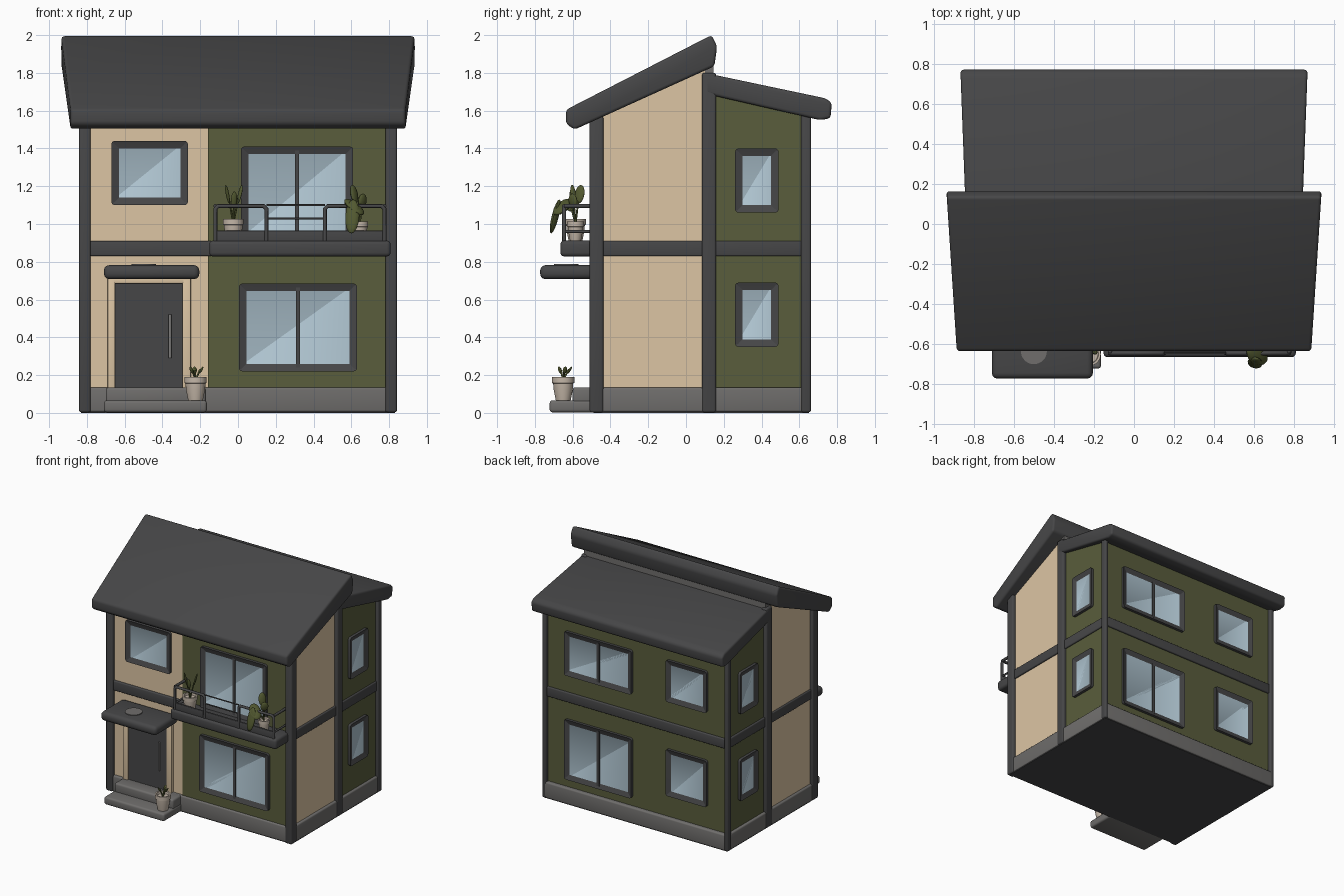
import bpy, bmesh, math
from mathutils import Matrix, Vector

cube = bpy.data.objects.get("Cube")
if cube:
    bpy.data.objects.remove(cube, do_unlink=True)


def material(name, r, g, b):
    m = bpy.data.materials.new(name)
    m.use_nodes = True
    m.diffuse_color = (r, g, b, 1)
    node = next(n for n in m.node_tree.nodes if n.type == 'BSDF_PRINCIPLED')
    node.inputs["Base Color"].default_value = (r, g, b, 1)
    node.inputs["Roughness"].default_value = 0.8
    return m


DARK = material("charcoal", .062, .062, .064)
BEIGE = material("warm beige", .72, .56, .37)
GREEN = material("olive", .10, .11, .045)
GLASS = material("pale blue glass", .44, .57, .65)
STONE = material("stone grey", .16, .155, .15)
POT = material("pale clay", .55, .47, .39)
LEAF = material("leaf green", .085, .10, .03)
METAL = material("light metal", .36, .35, .34)


def finish(name, bm, *mats, bevel=0, segments=3):
    if bevel:
        bmesh.ops.bevel(bm, geom=bm.edges[:], offset=bevel, segments=segments,
                        profile=.5, affect='EDGES', clamp_overlap=True)
    bmesh.ops.recalc_face_normals(bm, faces=bm.faces[:])
    mesh = bpy.data.meshes.new(name)
    bm.to_mesh(mesh)
    bm.free()
    for m in mats:
        mesh.materials.append(m)
    ob = bpy.data.objects.new(name, mesh)
    bpy.context.collection.objects.link(ob)
    bpy.ops.object.select_all(action='DESELECT')
    ob.select_set(True)
    bpy.context.view_layer.objects.active = ob
    bpy.ops.object.shade_smooth_by_angle(angle=math.radians(40))
    return ob


def box_mesh(x, y, z):
    bm = bmesh.new()
    mid = Vector([(a + b) / 2 for a, b in (x, y, z)])
    size = [b - a for a, b in (x, y, z)]
    bmesh.ops.create_cube(bm, size=1, matrix=Matrix.Translation(mid) @ Matrix.Diagonal((*size, 1)))
    return bm


def box(name, x, y, z, mat, bevel=0):
    return finish(name, box_mesh(x, y, z), mat, bevel=bevel)


def extrude(name, profile, half, mat, bevel=0):
    """Side profile of (y, z) points swept across x; half(y) gives the half width."""
    bm = bmesh.new()
    ends = [[bm.verts.new((s * half(y), y, z)) for y, z in profile] for s in (-1, 1)]
    bm.faces.new(ends[0])
    bm.faces.new(ends[1][::-1])
    for i in range(len(profile)):
        j = (i + 1) % len(profile)
        bm.faces.new((ends[0][i], ends[1][i], ends[1][j], ends[0][j]))
    return finish(name, bm, mat, bevel=bevel)


def tube(name, points, radius, mat):
    cu = bpy.data.curves.new(name, 'CURVE')
    cu.dimensions = '3D'
    cu.bevel_depth = radius
    cu.bevel_resolution = 2
    cu.use_fill_caps = True
    sp = cu.splines.new('POLY')
    sp.points.add(len(points) - 1)
    for p, co in zip(sp.points, points):
        p.co = (*co, 1)
    cu.materials.append(mat)
    ob = bpy.data.objects.new(name, cu)
    bpy.context.collection.objects.link(ob)
    return ob


# Wall blocks: tall front volume and lower rear volume
extrude("front_volume", [(-.48, 0.02), (.12, 0.02), (.12, 1.9), (-.48, 1.58)], lambda y: .815, BEIGE)
extrude("rear_volume", [(.12, 0.02), (.63, 0.02), (.63, 1.62), (.12, 1.74)], lambda y: .815, GREEN)
box("front_olive_wall", (-.16, .8), (-.488, -.479), (.02, 1.55), GREEN)
box("bottom_plate", (-.83, .83), (-.49, .65), (0, .02), DARK)

# Plinth, floor band and posts
box("plinth", (-.835, .835), (-.5, .66), (.004, .135), STONE, .012)
box("floor_band", (-.828, .828), (-.497, .645), (.83, .91), DARK, .008)
for s, side in ((-1, "right"), (1, "left")):
    def post(name, y, top, width):
        a, b = sorted((s * (.842 - width), s * .842))
        box(side + name, (a, b), y, (.003, top), DARK, .012)
    post("_front_post", (-.51, -.437), 1.57, .062)
    post("_middle_post", (.085, .16), 1.8, .05)
    post("_rear_post", (.61, .662), 1.6, .035)

# Roofs
extrude("front_roof", [(-.635, 1.605), (.135, 2.0), (.165, 1.94), (.15, 1.835), (-.59, 1.5), (-.635, 1.53)],
        lambda y: .885 + .05 * (y + .635) / .77, DARK, .016)
extrude("rear_roof", [(.1, 1.80), (.74, 1.665), (.772, 1.64), (.765, 1.56), (.71, 1.55), (.1, 1.69)],
        lambda y: .842 + .025 * (y - .1) / .67, DARK, .016)
box("ridge_wall", (-.82, .82), (.1, .145), (1.75, 1.86), STONE)


# Windows: a frame block whose outer face is inset and recessed as glass
def window(name, u, z, wall, turn, rim=.04, double=False):
    bm = box_mesh(u, (-wall - .022, -wall + .02), z)
    outer = [e for e in bm.edges if abs(e.verts[0].co.y - e.verts[1].co.y) > .01]
    bmesh.ops.bevel(bm, geom=outer, offset=.018, segments=3, profile=.5, affect='EDGES')
    bm.normal_update()
    pane = min(bm.faces, key=lambda f: f.calc_center_median().y)
    bmesh.ops.inset_region(bm, faces=[pane], thickness=rim)
    bmesh.ops.translate(bm, verts=pane.verts[:], vec=(0, .014, 0))
    pane.material_index = 1
    parts = [finish(name, bm, DARK, GLASS)]
    if double:
        c = sum(u) / 2
        parts.append(box(name + "_mullion", (c - .011, c + .011), (-wall - .016, -wall),
                         (z[0] + rim / 2, z[1] - rim / 2), DARK))
    for ob in parts:
        ob.data.transform(Matrix.Rotation(math.radians(turn), 4, 'Z'))


window("front_upper_window", (-.67, -.265), (1.1, 1.44), .48, 0)
window("balcony_door", (.015, .61), (.905, 1.41), .488, 0, double=True)
window("front_lower_window", (.005, .63), (.22, .685), .488, 0, double=True)
for level, z in (("lower", (.35, .69)), ("upper", (1.06, 1.4))):
    window("left_" + level + "_window", (.26, .49), z, .815, 90)
    window("right_" + level + "_window", (-.49, -.26), z, .815, -90)
window("rear_lower_wide_window", (-.65, -.04), (.2, .69), .63, 180, double=True)
window("rear_upper_wide_window", (-.65, -.04), (1.05, 1.41), .63, 180, double=True)
window("rear_lower_small_window", (.27, .64), (.31, .69), .63, 180)
window("rear_upper_small_window", (.27, .64), (1.08, 1.42), .63, 180)

# Entrance: door, surround, handle, canopy and steps
box("door", (-.65, -.295), (-.489, -.47), (.13, .685), DARK)
for x in ((-.69, -.65), (-.295, -.25)):
    box("door_jamb", x, (-.505, -.47), (.13, .71), BEIGE, .006)
box("door_lintel", (-.69, -.25), (-.505, -.47), (.685, .72), BEIGE, .006)
tube("door_handle", [(-.36, -.505, .29), (-.36, -.505, .52)], .007, METAL)
box("canopy", (-.71, -.205), (-.772, -.48), (.708, .782), DARK, .028)
bm = bmesh.new()
bmesh.ops.create_cone(bm, cap_ends=True, segments=32, radius1=.065, radius2=.065, depth=.008,
                      matrix=Matrix.Translation((-.5, -.635, .783)))
finish("canopy_disc", bm, STONE)
box("lower_step", (-.71, -.165), (-.722, -.48), (.003, .066), STONE, .015)
box("upper_step", (-.7, -.17), (-.6, -.48), (.05, .135), STONE, .015)

# Balcony slab and railing
box("balcony_slab", (-.152, .808), (-.665, -.48), (.828, .912), DARK, .02)
box("balcony_kerb", (-.12, .78), (-.65, -.635), (.9, .965), DARK, .005)
for a, b in ((-.12, .15), (.46, .775)):
    tube("front_rail_panel", [(a, -.645, .91), (a, -.645, 1.08), (a + .015, -.645, 1.095),
                              (b - .015, -.645, 1.095), (b, -.645, 1.08), (b, -.645, .91)], .011, DARK)
for z in (1.03, 1.1):
    tube("thin_rail", [(.15, -.645, z), (.46, -.645, z)], .005, DARK)
for x in (-.12, .775):
    tube("side_rail", [(x, -.645, 1.095), (x, -.49, 1.095)], .011, DARK)
    tube("side_lower_rail", [(x, -.645, .96), (x, -.49, .96)], .008, DARK)


# Potted plants
def pot(name, x, y, z, r, h):
    bm = bmesh.new()
    rings = []
    for k, t in ((.7, 0), (.9, .45), (.95, .72), (1.06, .74), (1.06, 1), (.85, 1), (.8, .85)):
        rings.append([bm.verts.new((x + r * k * math.cos(a), y + r * k * math.sin(a), z + h * t))
                      for a in (math.tau * i / 24 for i in range(24))])
    for lo, hi in zip(rings, rings[1:]):
        for i in range(24):
            j = (i + 1) % 24
            bm.faces.new((lo[i], lo[j], hi[j], hi[i]))
    bm.faces.new(rings[0])
    bm.faces.new(rings[-1])
    finish(name, bm, POT)


def leaf(start, end, width):
    a, b = Vector(start), Vector(end)
    bm = bmesh.new()
    turn = (b - a).to_track_quat('Z', 'Y').to_matrix().to_4x4()
    size = Matrix.Diagonal((width, width * .45, (b - a).length / 2, 1))
    bmesh.ops.create_uvsphere(bm, u_segments=12, v_segments=8, radius=1,
                              matrix=Matrix.Translation((a + b) / 2) @ turn @ size)
    finish("leaf", bm, LEAF)


def plant(base, tips, width):
    for tip in tips:
        a, t = Vector(base), Vector(tip)
        tube("stem", [a, a.lerp(t, .6) + Vector((0, 0, .015)), t], .005, LEAF)
        leaf(a.lerp(t, .6), t + (t - a) * .15, width)


pot("balcony_pot_right", -.025, -.585, .912, .052, .115)
plant((-.025, -.585, 1.0), [(-.06, -.6, 1.18), (.015, -.56, 1.18), (-.02, -.61, 1.15)], .016)
pot("balcony_pot_left", .645, -.585, .912, .042, .1)
plant((.645, -.585, 1.0), [(.58, -.62, 1.11), (.66, -.6, 1.14), (.61, -.56, 1.18)], .03)
leaf((.57, -.62, 1.13), (.66, -.69, 1.05), .045)
leaf((.61, -.67, 1.13), (.6, -.715, .95), .038)
pot("step_pot", -.225, -.65, .066, .056, .125)
plant((-.225, -.65, .17), [(-.25, -.67, .235), (-.19, -.64, .235), (-.23, -.61, .235)], .012)
